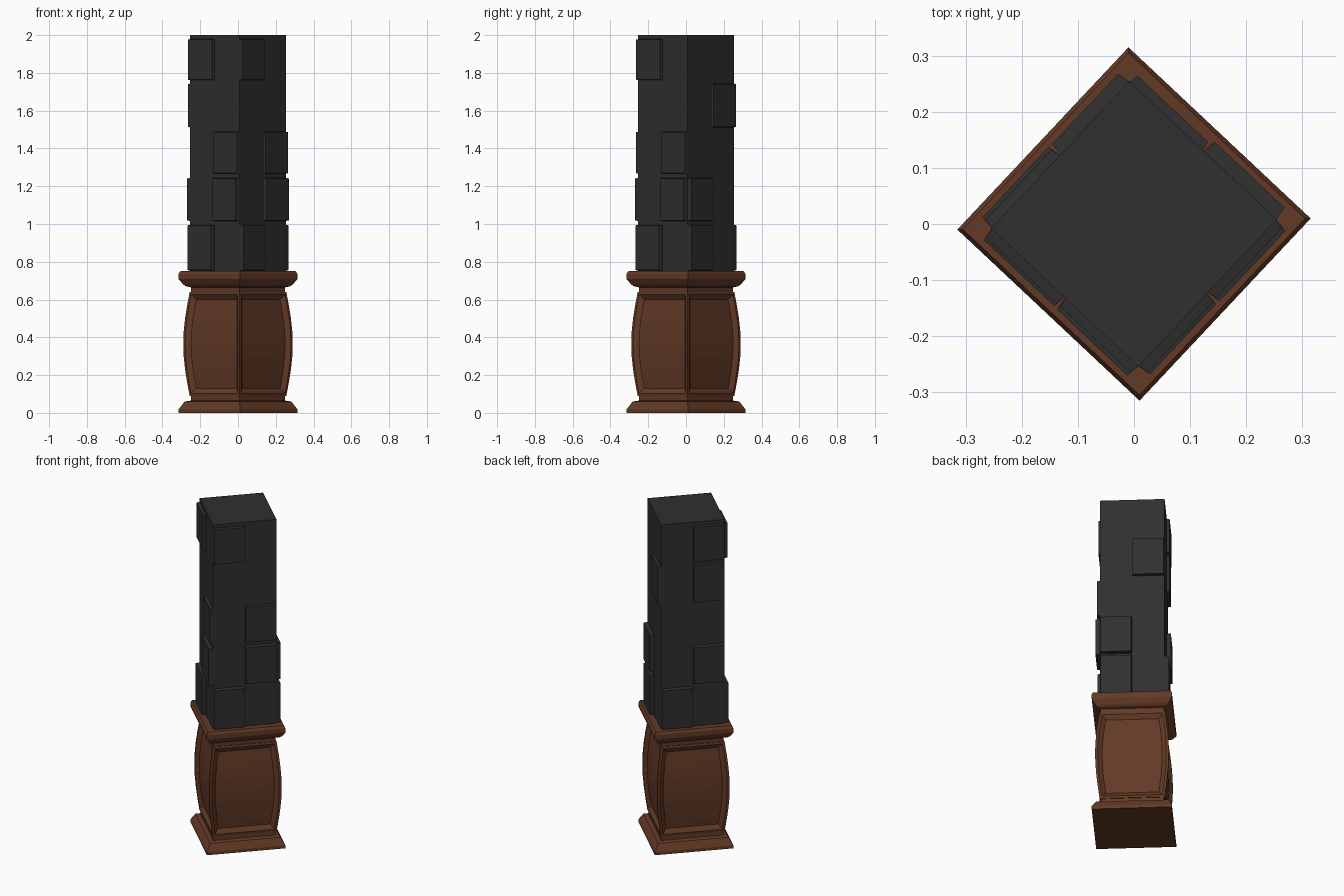
import bpy, bmesh, math
from mathutils import Matrix, Vector

if "Cube" in bpy.data.objects:
    bpy.data.objects.remove(bpy.data.objects["Cube"])

ROT = Matrix.Rotation(math.radians(46.8), 4, 'Z')
R2 = math.sqrt(0.5)


def material(name, col):
    m = bpy.data.materials.new(name)
    m.diffuse_color = (*col, 1)
    m.use_nodes = True
    m.node_tree.nodes["Principled BSDF"].inputs["Base Color"].default_value = m.diffuse_color
    return m


wood = material("brown wood", (0.125, 0.042, 0.019))
stone = material("charcoal stone", (0.029, 0.029, 0.029))


def finish(bm, name, mat):
    bmesh.ops.recalc_face_normals(bm, faces=bm.faces)
    bm.transform(ROT)
    me = bpy.data.meshes.new(name)
    bm.to_mesh(me)
    bm.free()
    me.materials.append(mat)
    ob = bpy.data.objects.new(name, me)
    bpy.context.collection.objects.link(ob)
    return ob


def square_loft(profile):
    """Square rings from (half diagonal, z); returns bmesh and faces per side."""
    bm = bmesh.new()
    rings = []
    for r, z in profile:
        h = r * R2
        rings.append([bm.verts.new((x * h, y * h, z))
                      for x, y in ((-1, -1), (1, -1), (1, 1), (-1, 1))])
    sides = [[] for _ in range(4)]
    for a, b in zip(rings, rings[1:]):
        for i in range(4):
            j = (i + 1) % 4
            sides[i].append(bm.faces.new((a[i], a[j], b[j], b[i])))
    bm.faces.new(rings[0][::-1])
    bm.faces.new(rings[-1])
    return bm, sides


# Plinth and moulded cap
bm, _ = square_loft([(.315, 0), (.315, .018), (.283, .06), (.25, .065), (.25, .095)])
finish(bm, "plinth", wood)
bm, _ = square_loft([(.25, .63), (.25, .665), (.275, .67), (.29, .68),
                     (.315, .708), (.315, .735), (.305, .75)])
finish(bm, "cap_moulding", wood)

# Bulging body with a recessed panel on each side
N = 8
prof = []
for i in range(N + 1):
    t = i / N
    prof.append((.256 + .034 * math.sin(math.pi * t), .09 + .55 * t))
bm, sides = square_loft(prof)
bmesh.ops.recalc_face_normals(bm, faces=bm.faces)
for s in sides:
    bmesh.ops.inset_region(bm, faces=s, thickness=.014, use_even_offset=True)
    bmesh.ops.inset_region(bm, faces=s, thickness=.024, depth=-.02, use_even_offset=True)
finish(bm, "panelled_body", wood)

# Stone shaft
H = .18
bm, _ = square_loft([(H / R2, .75), (H / R2, 2.0)])
finish(bm, "stone_shaft", stone)

# Raised blocks: (row, half) per side, half -1 = left, 1 = right as seen from outside
rows = [(.752, .997), (1.015, 1.245), (1.265, 1.49), (1.51, 1.745), (1.76, 1.98)]
depths = [.024, .025, .017, .017, .018]
blocks = {
    0: [(0, -1), (1, 1), (2, 1), (4, -1)],   # front right
    1: [(0, -1), (1, -1), (3, 1)],           # back right
    2: [(0, -1), (1, 1), (3, 1), (4, 1)],    # back left
    3: [(0, -1), (1, 1), (2, 1), (4, -1)],   # front left
}
bm = bmesh.new()
for side, items in blocks.items():
    turn = Matrix.Rotation(side * math.pi / 2, 4, 'Z')
    for row, half in items:
        z0, z1 = rows[row]
        d, e = depths[row], .004
        x0, x1 = (-H, 0) if half < 0 else (0, H)
        back = [(x0, -H + .01, z0), (x1, -H + .01, z0), (x1, -H + .01, z1), (x0, -H + .01, z1)]
        front = [(x0 + e, -H - d, z0 + e), (x1 - e, -H - d, z0 + e),
                 (x1 - e, -H - d, z1 - e), (x0 + e, -H - d, z1 - e)]
        b = [bm.verts.new(turn @ Vector(p)) for p in back]
        f = [bm.verts.new(turn @ Vector(p)) for p in front]
        bm.faces.new(f)
        bm.faces.new(b[::-1])
        for i in range(4):
            j = (i + 1) % 4
            bm.faces.new((b[i], b[j], f[j], f[i]))
finish(bm, "raised_stone_blocks", stone)
